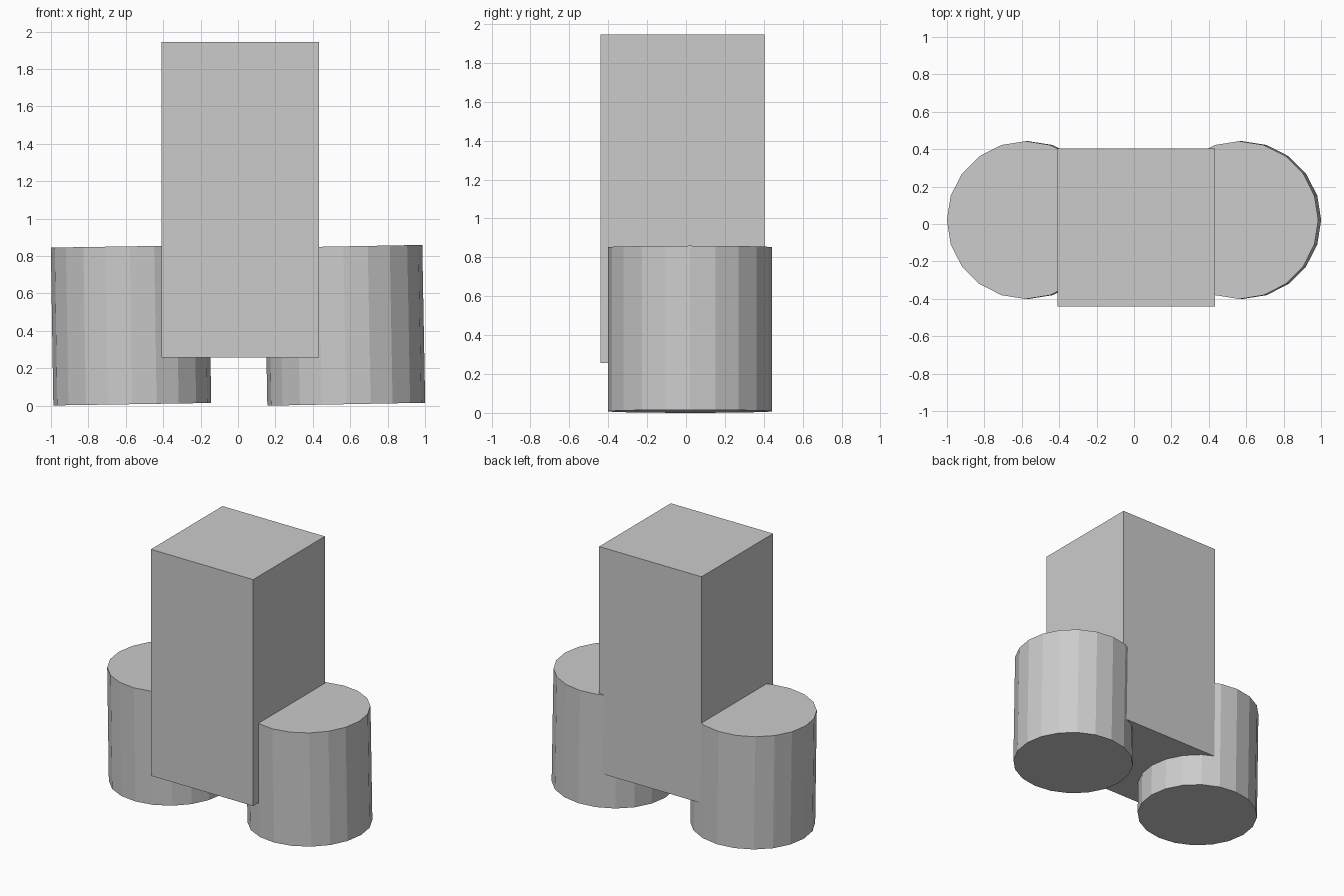
import bpy
from math import radians

if "Cube" in bpy.data.objects:
    bpy.data.objects.remove(bpy.data.objects["Cube"])

RADIUS = 0.422   # leg radius and half the width of the body
HEIGHT = 0.844   # leg height

# Tall square body
bpy.ops.mesh.primitive_cube_add(size=1, location=(0.012, -0.019, 1.101))
body = bpy.context.object
body.name = "body"
body.scale = (2 * RADIUS, 2 * RADIUS, 2 * HEIGHT)
bpy.ops.object.transform_apply(location=False, rotation=False, scale=True)

# Two 20-sided legs, both leaning slightly to the left
for name, x, lean in (("left_leg", -0.572, 0.9), ("right_leg", 0.571, 1.05)):
    bpy.ops.mesh.primitive_cylinder_add(
        vertices=20, radius=RADIUS, depth=HEIGHT,
        location=(x, 0.021, 0.43), rotation=(0, radians(-lean), 0))
    bpy.context.object.name = name
